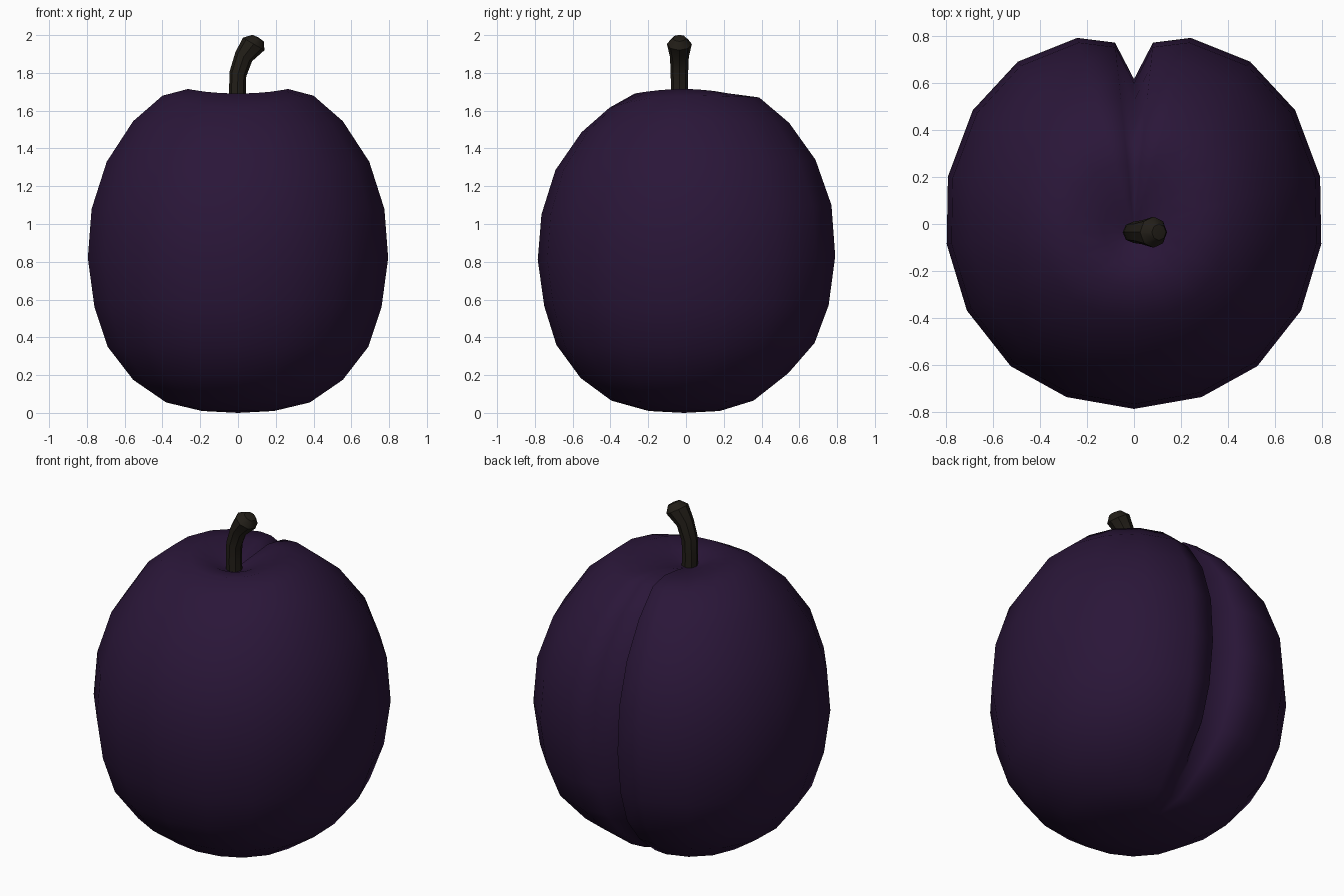
import bpy, bmesh, math
from mathutils import Vector

if "Cube" in bpy.data.objects:
    bpy.data.objects.remove(bpy.data.objects["Cube"])


def material(name, rgb):
    m = bpy.data.materials.new(name)
    m.diffuse_color = (*rgb, 1)
    m.use_nodes = True
    m.node_tree.nodes["Principled BSDF"].inputs["Base Color"].default_value = m.diffuse_color
    return m


def loft(name, rings, start, end, mat):
    """Skin closed rings of points, closing both ends to a centre point."""
    bm = bmesh.new()
    loops = [[bm.verts.new(p) for p in ring] for ring in rings]
    n = len(loops[0])
    a, b = bm.verts.new(start), bm.verts.new(end)
    for i in range(n):
        j = (i + 1) % n
        for lo, hi in zip(loops, loops[1:]):
            bm.faces.new((lo[i], lo[j], hi[j], hi[i]))
        bm.faces.new((a, loops[0][j], loops[0][i]))
        bm.faces.new((b, loops[-1][i], loops[-1][j]))
    bmesh.ops.recalc_face_normals(bm, faces=bm.faces)
    mesh = bpy.data.meshes.new(name)
    bm.to_mesh(mesh)
    bm.free()
    mesh.materials.append(mat)
    for p in mesh.polygons:
        p.use_smooth = True
    obj = bpy.data.objects.new(name, mesh)
    bpy.context.collection.objects.link(obj)
    return obj


# Plan outline of the right half, front to back, without the groove
half = [(.285, -.73), (.52, -.60), (.705, -.365), (.79, -.085), (.785, .20),
        (.68, .48), (.49, .685), (.24, .785), (.08, .765)]
outline = [(0, -.78)] + half + [(0, .765)] + [(-x, y) for x, y in reversed(half)]
BACK = len(half) + 1

# Rings: radius, height, front drop, back drop, y shift, groove in, groove down
profile = [
    (.19, .01, 0, 0, -.01, 0, 0),
    (.38, .055, -.01, -.01, -.02, .02, 0),
    (.555, .175, -.01, -.035, -.01, .07, 0),
    (.69, .35, -.01, -.02, -.005, .12, 0),
    (.76, .56, -.005, -.01, 0, .15, 0),
    (.795, .82, .01, -.01, 0, .155, 0),
    (.775, 1.08, .03, -.02, 0, .155, 0),
    (.695, 1.33, .045, -.01, -.005, .145, 0),
    (.555, 1.545, .06, .01, -.005, .12, .01),
    (.40, 1.68, .065, .01, -.01, .07, .03),
    (.265, 1.715, .025, .03, -.01, .02, .045),
    (.13, 1.675, 0, .015, -.025, 0, .02),
    (.05, 1.64, 0, 0, -.03, 0, 0),
]
rings = []
for r, z, front, back, shift, inward, down in profile:
    ring = []
    for i, (x, y) in enumerate(outline):
        ny = y / .785
        drop = (front if ny < 0 else back) * ny * ny
        p = Vector((x * r / .79, y * r / .79 + shift, z - drop))
        if i == BACK:
            p.y -= inward
            p.z -= down
        ring.append(p)
    rings.append(ring)
loft("fruit_body", rings, (0, -.01, 0), (0, -.03, 1.625), material("plum_skin", (.023, .008, .04)))

# Stem: x, z, radius, lean angle
path = [(0, 1.58, .046, 0), (-.003, 1.70, .045, 0), (0, 1.795, .046, 18),
        (.03, 1.885, .05, 28), (.083, 1.953, .066, 30), (.106, 1.984, .035, 30)]
stem_rings = []
for x, z, r, lean in path:
    t = math.radians(lean)
    ring = []
    for k in range(8):
        a = math.tau * k / 8
        u = r * math.cos(a)
        ring.append((x + u * math.cos(t), -.035 + r * math.sin(a), z - u * math.sin(t)))
    stem_rings.append(ring)
stem = loft("stem", stem_rings, (0, -.035, 1.58), (.108, -.035, 1.988),
            material("stem_bark", (.016, .013, .009)))
bpy.context.view_layer.objects.active = stem
stem.select_set(True)
bpy.ops.object.shade_smooth_by_angle(angle=math.radians(40))
